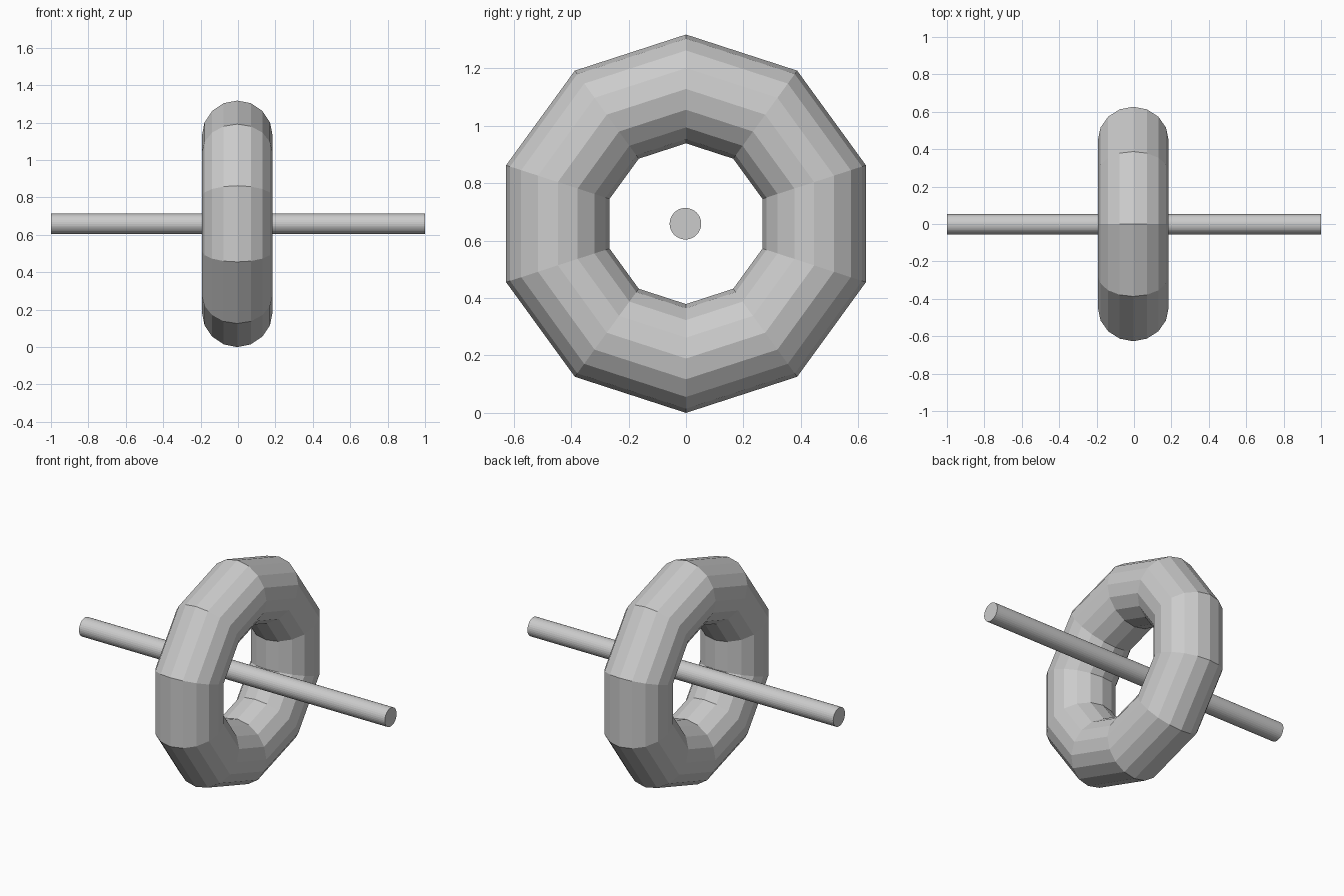
import bpy, math

if "Cube" in bpy.data.objects:
    bpy.data.objects.remove(bpy.data.objects["Cube"])

CENTRE_Z = 0.659

grey = bpy.data.materials.new("light_grey")
grey.diffuse_color = (0.6, 0.6, 0.6, 1)
grey.use_nodes = True
grey.node_tree.nodes["Principled BSDF"].inputs["Base Color"].default_value = grey.diffuse_color


def finish(name):
    ob = bpy.context.object
    ob.name = name
    ob.data.materials.append(grey)
    return ob


# ten-sided ring standing upright, one corner at the top
bpy.ops.mesh.primitive_torus_add(
    major_segments=10, minor_segments=16,
    major_radius=0.4695, minor_radius=0.1895,
    location=(-0.004, 0, CENTRE_Z), rotation=(0, math.pi / 2, 0))
finish("ring")

# thin axle through the middle of the ring
bpy.ops.mesh.primitive_cylinder_add(
    vertices=32, radius=0.055, depth=2,
    location=(0, -0.002, CENTRE_Z), rotation=(0, math.pi / 2, 0))
finish("axle")
